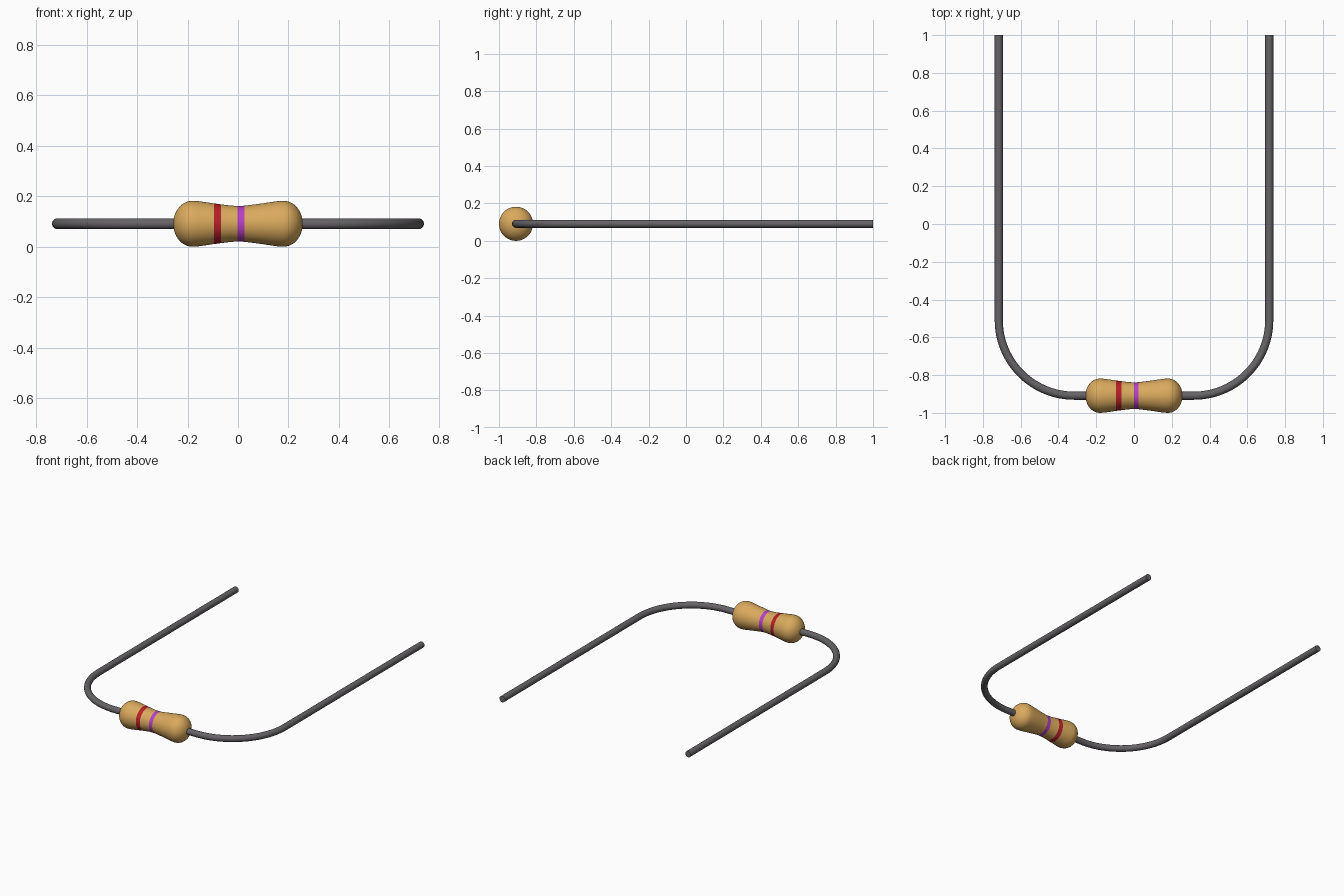
import bpy, bmesh, math

if "Cube" in bpy.data.objects:
    bpy.data.objects.remove(bpy.data.objects["Cube"])

CY, CZ = -0.909, 0.091      # axis of the resistor body
WIRE_R = 0.0215


def material(name, rgb):
    m = bpy.data.materials.new(name)
    m.diffuse_color = (*rgb, 1)
    m.use_nodes = True
    m.node_tree.nodes["Principled BSDF"].inputs["Base Color"].default_value = m.diffuse_color
    return m


tan = material("tan ceramic", (0.70, 0.40, 0.11))
red = material("red band", (0.48, 0.014, 0.022))
purple = material("purple band", (0.48, 0.05, 0.56))
grey = material("grey wire", (0.135, 0.125, 0.135))


def smooth(ob, angle):
    bpy.ops.object.select_all(action='DESELECT')
    ob.select_set(True)
    bpy.context.view_layer.objects.active = ob
    bpy.ops.object.shade_smooth_by_angle(angle=math.radians(angle))


# body: profile turned about the x axis, elliptical ends and a narrow waist
X0, X1, R = 0.18, 0.257, 0.091
cap = [(-X0 - (X1 - X0) * math.cos(a), R * math.sin(a))
       for a in (math.radians(d) for d in range(5, 91, 10))]
waist = [(-0.18, 0.091), (-0.155, 0.0893), (-0.095, 0.0805), (-0.067, 0.0768),
         (-0.03, 0.072), (-0.001, 0.0705), (0.025, 0.0715), (0.067, 0.0768),
         (0.095, 0.0805), (0.155, 0.0893), (0.18, 0.091)]
profile = cap + waist + [(-x, r) for x, r in reversed(cap)]

N = 48
bm = bmesh.new()
rings = []
for x, r in profile:
    rings.append([bm.verts.new((x, CY + r * math.cos(2 * math.pi * i / N),
                                CZ + r * math.sin(2 * math.pi * i / N))) for i in range(N)])
for a, b in zip(rings, rings[1:]):
    for i in range(N):
        bm.faces.new((a[i], a[(i + 1) % N], b[(i + 1) % N], b[i]))
bm.faces.new(rings[0])
bm.faces.new(rings[-1])
# colour bands chosen by position along the body
for f in bm.faces:
    x = f.calc_center_median().x
    f.material_index = 1 if -0.095 < x < -0.067 else 2 if -0.001 < x < 0.025 else 0
bmesh.ops.recalc_face_normals(bm, faces=bm.faces)
me = bpy.data.meshes.new("resistor_body")
bm.to_mesh(me)
bm.free()
for m in (tan, red, purple):
    me.materials.append(m)
body = bpy.data.objects.new("resistor_body", me)
bpy.context.collection.objects.link(body)
smooth(body, 50)


# bent lead wires: from inside the body, round a quarter bend, back to the tip
def lead(name, side):
    bend = 0.4
    bx = 0.716 - bend
    pts = [(0.2, CY)]
    for k in range(25):
        a = math.pi / 2 * k / 24
        pts.append((bx + bend * math.sin(a), CY + bend - bend * math.cos(a)))
    pts.append((bx + bend, 1.0))
    cu = bpy.data.curves.new(name, 'CURVE')
    cu.dimensions = '3D'
    cu.bevel_depth = WIRE_R
    cu.bevel_resolution = 6
    cu.use_fill_caps = True
    sp = cu.splines.new('POLY')
    sp.points.add(len(pts) - 1)
    for p, (x, y) in zip(sp.points, pts):
        p.co = (side * x, y, CZ, 1)
    cu.materials.append(grey)
    ob = bpy.data.objects.new(name, cu)
    bpy.context.collection.objects.link(ob)
    bpy.ops.object.select_all(action='DESELECT')
    ob.select_set(True)
    bpy.context.view_layer.objects.active = ob
    bpy.ops.object.convert(target='MESH')
    smooth(bpy.context.view_layer.objects.active, 50)


lead("left_lead", -1)
lead("right_lead", 1)
